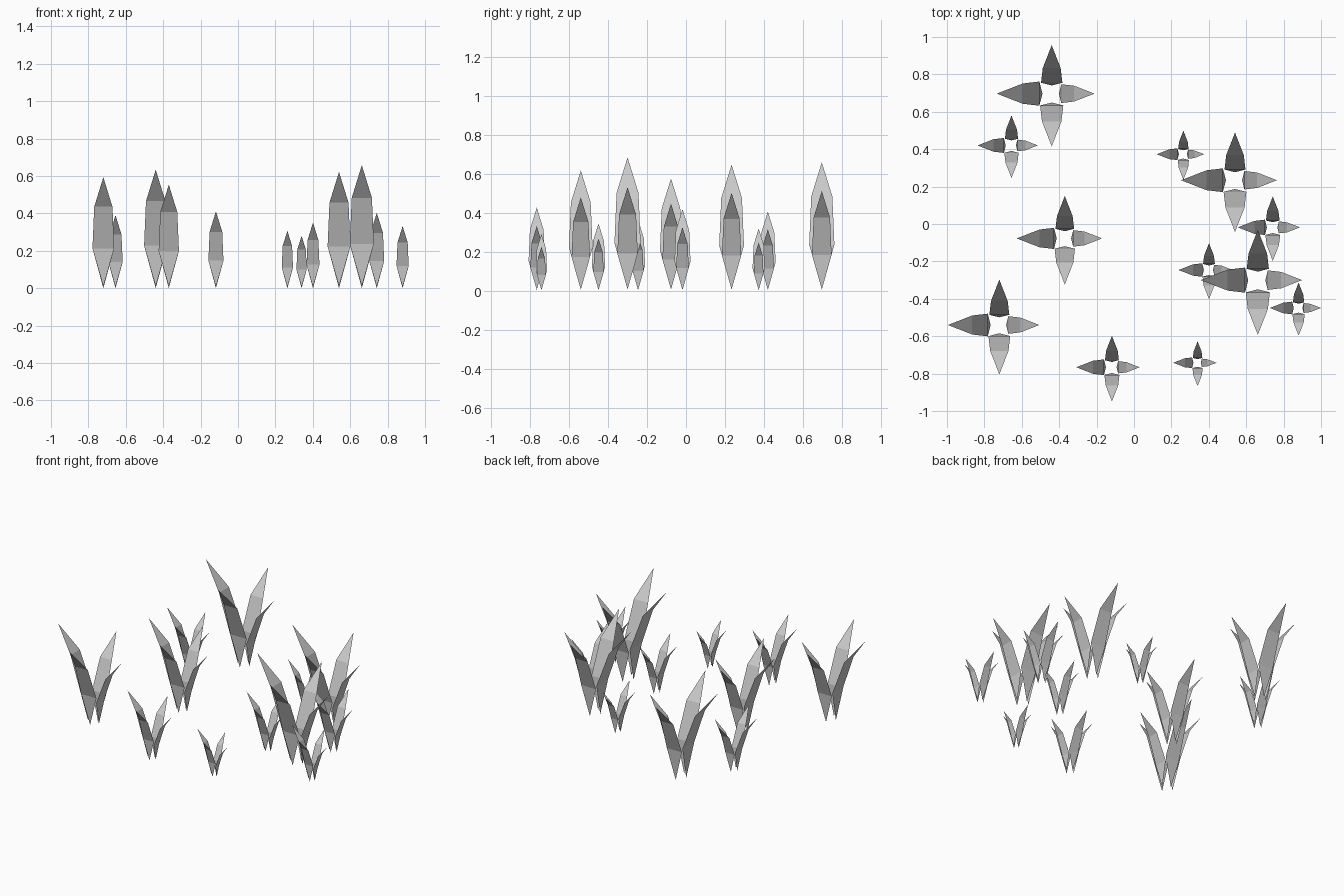
import bpy
import bmesh
from math import radians
from mathutils import Matrix, Vector

if "Cube" in bpy.data.objects:
    bpy.data.objects.remove(bpy.data.objects["Cube"])

# Side profile of one blade: (outward, up, half width), for a blade 1 unit tall
LOW, MID, TIP = (0.10, 0.36, 0.098), (0.235, 0.735, 0.082), (0.445, 1.0, 0.0)
BASE_OUT = 0.075

# Four blades in each tuft: (heading in degrees, relative height, base lift)
BLADES = [(180, 1.0, 0.015), (270, 0.96, 0.015), (0, 0.777, 0.015), (90, 0.883, 0.0)]

# Tufts: (x, y, height of tallest blade)
TUFTS = [
    (-0.72, -0.54, 0.618), (-0.44, 0.697, 0.66), (-0.655, 0.42, 0.407),
    (-0.37, -0.077, 0.577), (-0.118, -0.766, 0.428), (0.264, 0.373, 0.32),
    (0.54, 0.234, 0.648), (0.742, -0.018, 0.42), (0.401, -0.246, 0.366),
    (0.662, -0.30, 0.685), (0.88, -0.449, 0.346), (0.34, -0.742, 0.292),
]


def add_blade(bm, heading, height, lift):
    """Flat, outward-bent blade, pointed at both ends."""
    rot = Matrix.Rotation(radians(heading), 3, 'Z')

    def vert(out, side, up):
        return bm.verts.new(rot @ (Vector((out, side, up)) * height))

    base = vert(BASE_OUT, 0, lift)
    low = [vert(LOW[0], s * LOW[2], LOW[1]) for s in (-1, 1)]
    mid = [vert(MID[0], s * MID[2], MID[1]) for s in (-1, 1)]
    tip = vert(TIP[0], 0, TIP[1])
    bm.faces.new((base, low[1], low[0]))
    bm.faces.new((low[0], low[1], mid[1], mid[0]))
    bm.faces.new((mid[0], mid[1], tip))


# One shared tuft mesh
bm = bmesh.new()
for blade in BLADES:
    add_blade(bm, *blade)
mesh = bpy.data.meshes.new("grass_tuft")
bm.to_mesh(mesh)
bm.free()

# Scattered tufts
for i, (x, y, size) in enumerate(TUFTS, 1):
    tuft = bpy.data.objects.new(f"grass_tuft_{i}", mesh)
    tuft.location = (x, y, 0)
    tuft.scale = (size,) * 3
    bpy.context.collection.objects.link(tuft)
